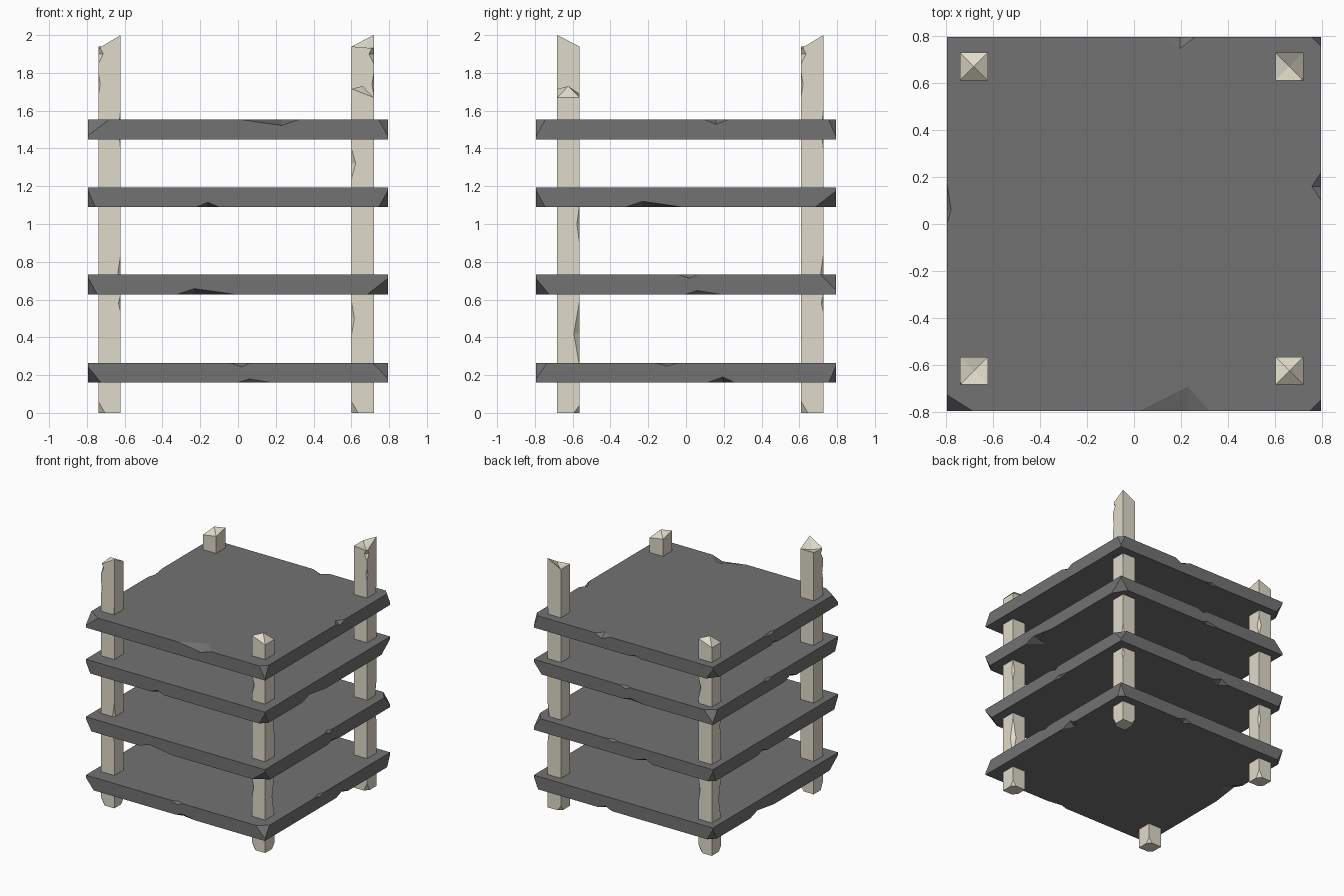
import bpy, bmesh, math
from mathutils import Matrix, Vector

if "Cube" in bpy.data.objects:
    bpy.data.objects.remove(bpy.data.objects["Cube"])


def material(name, rgb):
    m = bpy.data.materials.new(name)
    m.diffuse_color = (*rgb, 1)
    m.use_nodes = True
    m.node_tree.nodes["Principled BSDF"].inputs["Base Color"].default_value = m.diffuse_color
    return m


STONE = material("dark_slab", (0.17, 0.17, 0.17))
WOOD = material("pale_post", (0.74, 0.71, 0.60))


def new_object(name, bm, mat=None):
    bmesh.ops.recalc_face_normals(bm, faces=bm.faces)
    mesh = bpy.data.meshes.new(name)
    bm.to_mesh(mesh)
    bm.free()
    ob = bpy.data.objects.new(name, mesh)
    bpy.context.collection.objects.link(ob)
    if mat:
        mesh.materials.append(mat)
    return ob


def carve(ob, chips):
    """Knock chips out of an object; each chip is (centre, half sizes, skew)."""
    bm = bmesh.new()
    for centre, size, skew in chips:
        c = Vector(centre)
        vs = []
        for axis in range(3):
            for s in (-1, 1):
                p = c.copy()
                p[axis] += s * size[axis]
                # shift the deepest points along the longest axis
                long_axis = max(range(3), key=lambda i: size[i])
                if axis != long_axis:
                    p[long_axis] += skew
                vs.append(bm.verts.new(p))
        for a in (0, 1):
            for b in (2, 3):
                for d in (4, 5):
                    bm.faces.new((vs[a], vs[b], vs[d]))
    cutter = new_object("chip_cutter", bm)
    # outward normals per chip
    mod = ob.modifiers.new("chips", 'BOOLEAN')
    mod.operation = 'DIFFERENCE'
    mod.solver = 'EXACT'
    mod.use_self = True
    mod.object = cutter
    deps = bpy.context.evaluated_depsgraph_get()
    mesh = bpy.data.meshes.new_from_object(ob.evaluated_get(deps))
    ob.modifiers.clear()
    ob.data = mesh
    bpy.data.objects.remove(cutter)


# One chipped slab, turned or flipped for each shelf level
S, T = 0.795, 0.052
SLAB_CHIPS = [
    ((-0.17, -S, -T), (0.15, 0.105, 0.03), -0.06),    # front, below
    ((-0.185, S, -T), (0.075, 0.05, 0.03), -0.01),    # back, below
    ((-S, 0.16, -T), (0.04, 0.06, 0.025), 0.0),       # left, below
    ((S, 0.09, -T), (0.018, 0.09, 0.02), -0.03),      # right, below
    ((S, 0.01, T), (0.02, 0.05, 0.02), 0.01),         # right, above
    ((0.10, S, T), (0.06, 0.02, 0.015), 0.0),         # back, above
    ((S, -S, -T), (0.11, 0.07, 0.085), 0.0),          # corners
    ((-S, -S, -T), (0.05, 0.05, 0.09), 0.0),
    ((S, S, T), (0.06, 0.08, 0.085), 0.0),
    ((-S, S, -T), (0.04, 0.04, 0.09), 0.0),
]


def shelf(name, z, rot):
    bm = bmesh.new()
    bmesh.ops.create_cube(bm, size=2, matrix=Matrix.Diagonal((S, S, T, 1)))
    ob = new_object(name, bm, STONE)
    carve(ob, SLAB_CHIPS)
    ob.data.transform(Matrix.Translation((0, 0, z)) @ rot)


shelf("bottom_shelf", 0.212, Matrix.Rotation(-math.pi / 2, 4, 'Z'))
shelf("lower_shelf", 0.68, Matrix.Identity(4))
shelf("upper_shelf", 1.142, Matrix.Rotation(math.pi / 2, 4, 'Z'))
shelf("top_shelf", 1.50, Matrix.Rotation(math.pi, 4, 'Y'))

# Posts: square section with a broken top, split edges and chipped foot
H = 0.059
CORNERS = [(-1, -1), (1, -1), (1, 1), (-1, 1)]
TALL = dict(tops=[1.93, 2.0, 1.94, 1.94], mid=1.925,
            chips=[(1, -1, 1.50, 0.11, 0.012), (1, -1, 0.74, 0.10, 0.015),
                   (1, -1, 0.58, 0.05, 0.012), (-1, -1, 1.74, 0.06, 0.010),
                   (-1, -1, 1.90, 0.05, 0.025)])
SHORT = dict(tops=[1.715, 1.67, 1.67, 1.69], mid=1.73,
             chips=[(1, 1, 1.0, 0.10, 0.014), (1, 1, 0.42, 0.17, 0.03),
                    (-1, -1, 1.32, 0.08, 0.022), (-1, -1, 0.50, 0.09, 0.015)])


def post(name, x, y, kind, turns):
    bm = bmesh.new()
    low = [bm.verts.new((a * H, b * H, 0)) for a, b in CORNERS]
    top = [bm.verts.new((a * H, b * H, h))
           for (a, b), h in zip(CORNERS, kind["tops"])]
    peak = bm.verts.new((0, 0, kind["mid"]))
    bm.faces.new(low)
    for i in range(4):
        j = (i + 1) % 4
        bm.faces.new((low[i], low[j], top[j], top[i]))
        bm.faces.new((top[i], top[j], peak))
    ob = new_object(name, bm, WOOD)
    chips = [((a * H, b * H, z), (d, d, length), 0.0)
             for a, b, z, length, d in kind["chips"]]
    chips.append(((-H, -H, 0), (0.035, 0.03, 0.06), 0.0))
    chips.append(((H, H, 0), (0.03, 0.03, 0.04), 0.0))
    carve(ob, chips)
    ob.data.transform(Matrix.Translation((x, y, 0)) @
                      Matrix.Rotation(turns * math.pi / 2, 4, 'Z'))


post("front_left_post", -0.68, -0.623, TALL, 0)
post("back_right_post", 0.66, 0.669, TALL, 1)
post("front_right_post", 0.66, -0.623, SHORT, 0)
post("back_left_post", -0.68, 0.669, SHORT, 2)
